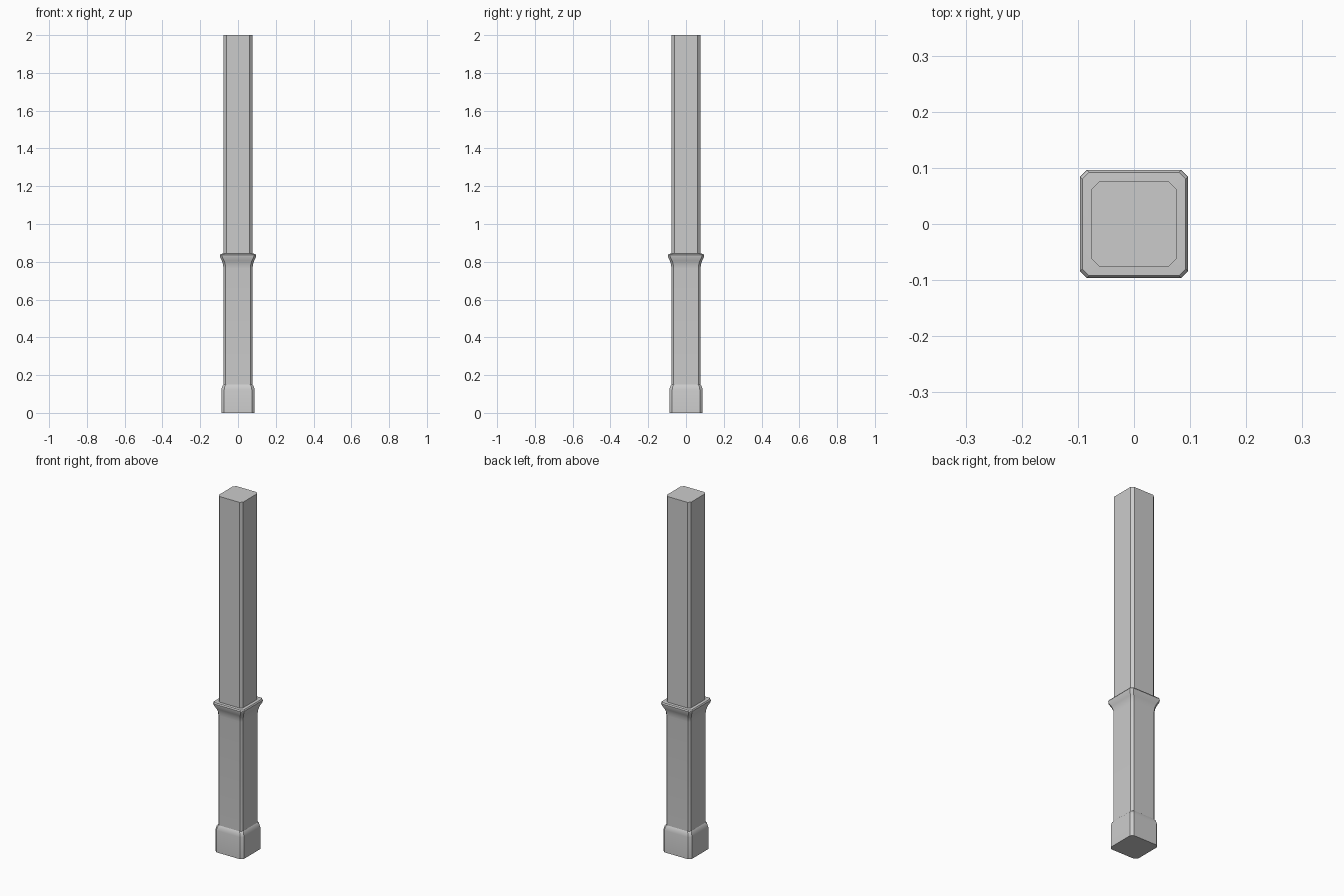
import bpy, bmesh, math

if "Cube" in bpy.data.objects:
    bpy.data.objects.remove(bpy.data.objects["Cube"])


def loft(name, sections, smooth=False):
    """Stack of chamfered squares: (z, half width, corner chamfer)."""
    bm = bmesh.new()
    rings = []
    for z, h, c in sections:
        k = h - c
        pts = [(h, -k), (h, k), (k, h), (-k, h), (-h, k), (-h, -k), (-k, -h), (k, -h)]
        rings.append([bm.verts.new((x, y, z)) for x, y in pts])
    for a, b in zip(rings, rings[1:]):
        for i in range(8):
            j = (i + 1) % 8
            bm.faces.new((a[i], a[j], b[j], b[i]))
    bm.faces.new(rings[0][::-1])
    bm.faces.new(rings[-1])
    mesh = bpy.data.meshes.new(name)
    bm.to_mesh(mesh)
    bm.free()
    ob = bpy.data.objects.new(name, mesh)
    bpy.context.collection.objects.link(ob)
    if smooth:
        bpy.ops.object.select_all(action='DESELECT')
        ob.select_set(True)
        bpy.context.view_layer.objects.active = ob
        bpy.ops.object.shade_smooth_by_angle(angle=math.radians(35))
    return ob


# Plinth with a bevelled top edge
loft("plinth", [(0, 0.088, 0.015), (0.123, 0.088, 0.015),
                (0.14, 0.084, 0.014), (0.15, 0.077, 0.013)], True)

# Lower post flaring into the collar, then the long upper post
loft("lower_post_and_collar", [
    (0.15, 0.077, 0.012), (0.765, 0.077, 0.012), (0.785, 0.079, 0.012),
    (0.805, 0.085, 0.012), (0.825, 0.095, 0.012), (0.835, 0.096, 0.012),
    (0.842, 0.092, 0.012), (0.843, 0.076, 0.014)], True)
loft("upper_post", [(0.843, 0.076, 0.014), (2.0, 0.076, 0.014)])
